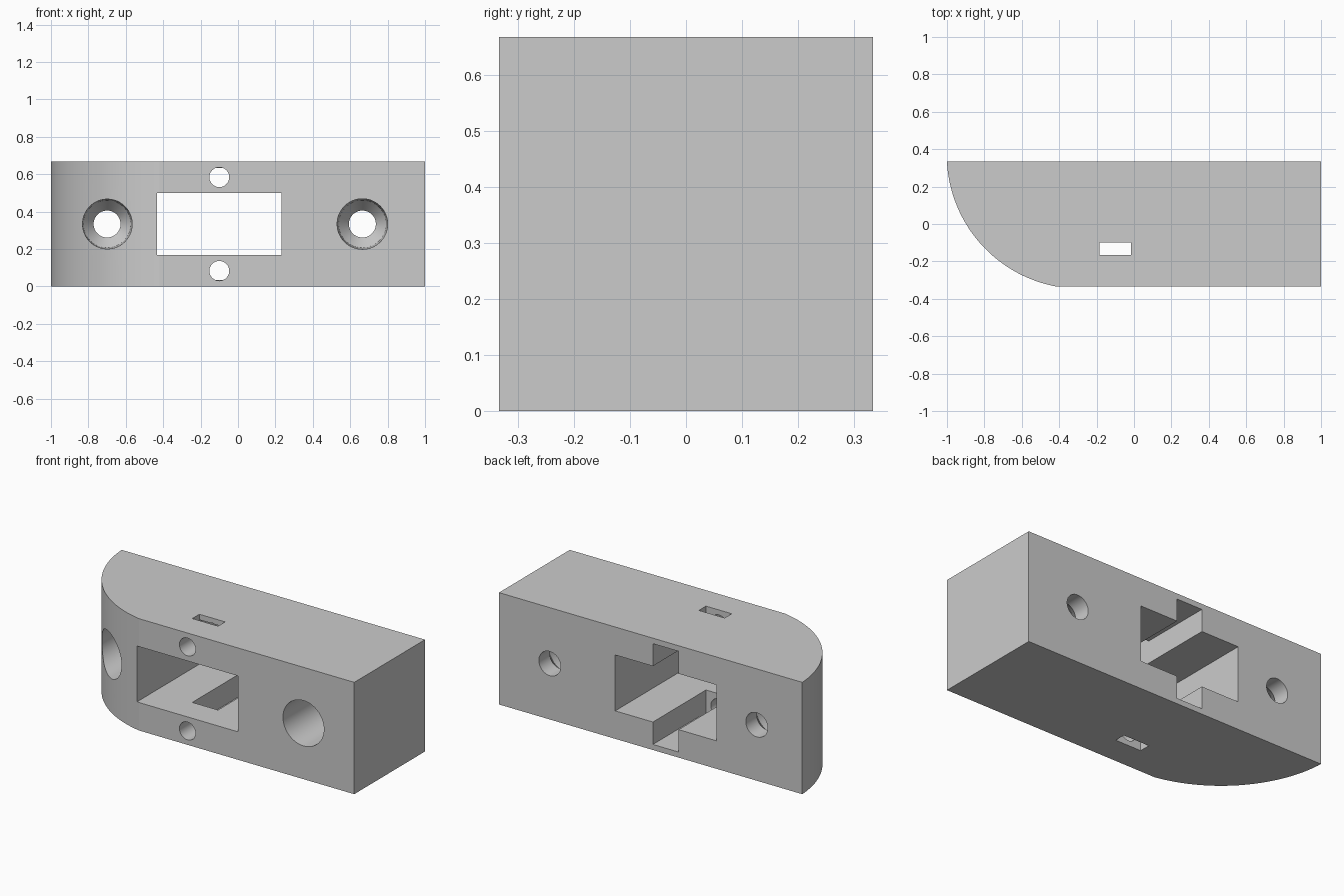
import bpy, bmesh, math

cube = bpy.data.objects.get("Cube")
if cube:
    bpy.data.objects.remove(cube, do_unlink=True)

H = 2 / 3          # height and depth of the block
Y = H / 2          # half depth
MID = -0.1         # centre of the window in x

grey = bpy.data.materials.new("plain grey")
grey.use_nodes = True
grey.diffuse_color = (0.6, 0.6, 0.6, 1)
grey.node_tree.nodes["Principled BSDF"].inputs["Base Color"].default_value = (0.6, 0.6, 0.6, 1)


def make_object(name, bm):
    bmesh.ops.recalc_face_normals(bm, faces=bm.faces)
    mesh = bpy.data.meshes.new(name)
    bm.to_mesh(mesh)
    bm.free()
    mesh.materials.append(grey)
    obj = bpy.data.objects.new(name, mesh)
    bpy.context.collection.objects.link(obj)
    return obj


def box(name, lo, hi):
    bm = bmesh.new()
    bmesh.ops.create_cube(bm, size=1)
    for v in bm.verts:
        v.co = [(a + b) / 2 + c * (b - a) for a, b, c in zip(lo, hi, v.co)]
    return make_object(name, bm)


def turned(name, x, z, profile, sides=96):
    """Solid of revolution about a y axis; profile is (radius, y) pairs."""
    bm = bmesh.new()
    rings = []
    for r, y in profile:
        angles = [2 * math.pi * i / sides for i in range(sides)]
        rings.append([bm.verts.new((x + r * math.cos(a), y, z + r * math.sin(a))) for a in angles])
    for a, b in zip(rings, rings[1:]):
        for i in range(sides):
            j = (i + 1) % sides
            bm.faces.new((a[i], a[j], b[j], b[i]))
    bm.faces.new(rings[0])
    bm.faces.new(rings[-1])
    return make_object(name, bm)


# Block with one rounded front corner, extruded upward
bm = bmesh.new()
cx, cy, radius, steps = -0.285, 0.37, 0.716, 48
start, end = math.radians(183), math.radians(259.1)
outline = [(1, -Y), (1, Y), (-1, Y)]
for i in range(1, steps):
    a = start + (end - start) * i / steps
    outline.append((cx + radius * math.cos(a), cy + radius * math.sin(a)))
outline.append((-0.42, -Y))
base = bm.faces.new([bm.verts.new((x, y, 0)) for x, y in outline])
top = bmesh.ops.extrude_face_region(bm, geom=[base])["geom"]
bmesh.ops.translate(bm, vec=(0, 0, H), verts=[g for g in top if isinstance(g, bmesh.types.BMVert)])
block = make_object("mounting_block", bm)

# Window, rear slot, and narrow slit through the top and bottom
cutters = [
    box("window_cutter", (MID - Y, -1, H / 4), (MID + Y, 1, H * 3 / 4)),
    box("rear_slot_cutter", (MID - 0.085, -Y / 2, 0.033), (MID + 0.085, 1, H - 0.033)),
    box("slit_cutter", (MID - 0.085, -Y / 2, -1), (MID + 0.085, -0.1, 1)),
]
# Small holes through the front wall
for z in (0.083, H - 0.083):
    cutters.append(turned("small_hole_cutter", MID, z, [(0.053, -0.5), (0.053, 0)], 64))
# Deep countersunk screw holes
for x in (-0.7, 0.665):
    cutters.append(turned("screw_hole_cutter", x, Y, [
        (0.135, -0.5), (0.135, -Y), (0.127, 0.16), (0.072, 0.23), (0.072, 0.5)]))

bpy.context.view_layer.objects.active = block
for cutter in cutters:
    cutter.hide_render = True
    mod = block.modifiers.new(cutter.name, "BOOLEAN")
    mod.operation = "DIFFERENCE"
    mod.solver = "EXACT"
    mod.object = cutter
    bpy.ops.object.modifier_apply(modifier=mod.name)
    bpy.data.objects.remove(cutter, do_unlink=True)

# Smooth the curves, keep the edges crisp
bpy.ops.object.select_all(action="DESELECT")
block.select_set(True)
bpy.ops.object.shade_smooth_by_angle(angle=math.radians(6))
